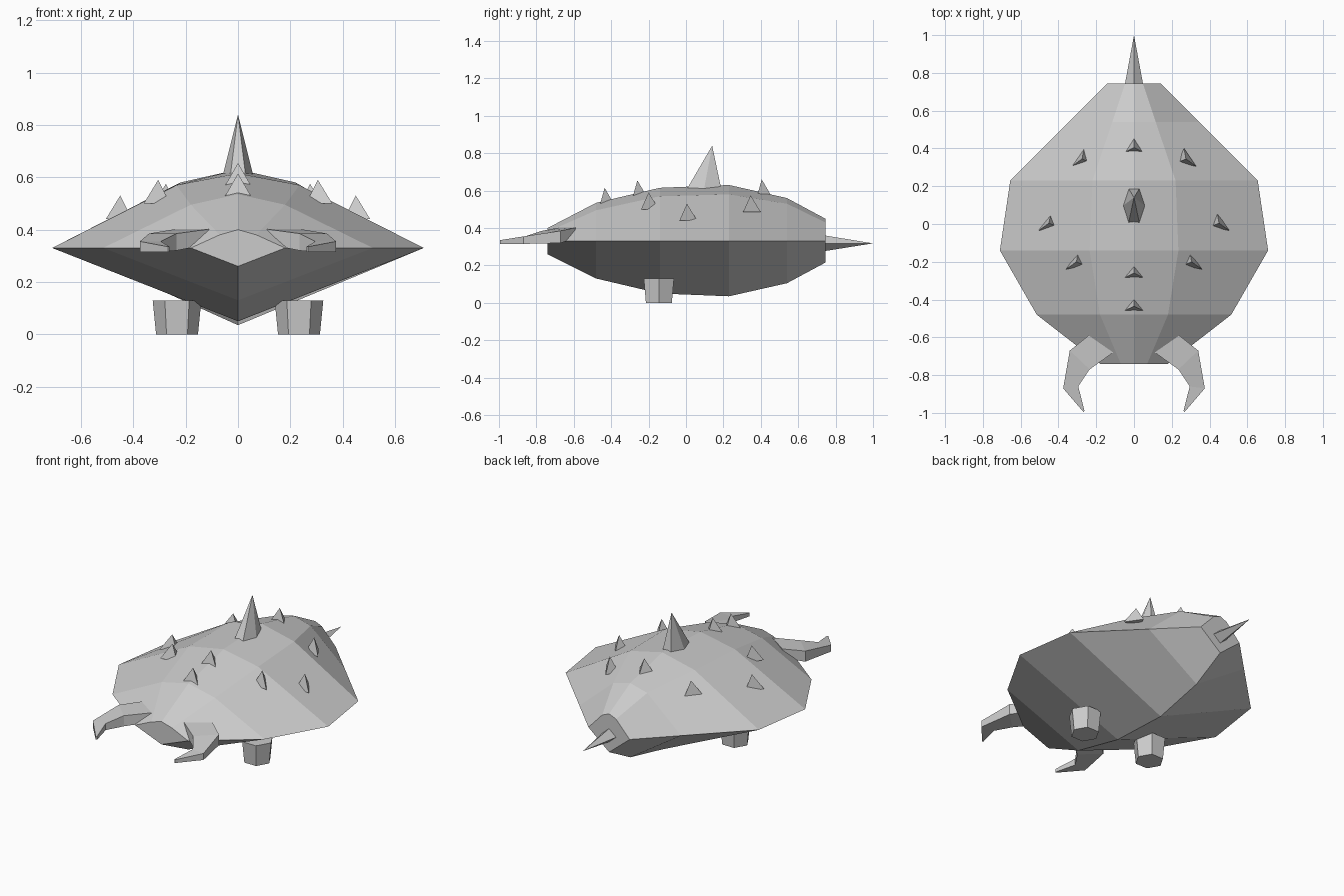
import bpy
from math import cos, sin, pi

if "Cube" in bpy.data.objects:
    bpy.data.objects.remove(bpy.data.objects["Cube"], do_unlink=True)

GREY = (0.6, 0.6, 0.6, 1)
mat = bpy.data.materials.new("plain grey")
mat.use_nodes = True
mat.diffuse_color = GREY
mat.node_tree.nodes["Principled BSDF"].inputs["Base Color"].default_value = GREY


def build(name, verts, faces):
    """Flat-shaded mesh object with outward normals."""
    import bmesh
    mesh = bpy.data.meshes.new(name)
    mesh.from_pydata(verts, [], faces)
    bm = bmesh.new()
    bm.from_mesh(mesh)
    bmesh.ops.recalc_face_normals(bm, faces=bm.faces)
    bm.to_mesh(mesh)
    bm.free()
    mesh.materials.append(mat)
    obj = bpy.data.objects.new(name, mesh)
    bpy.context.scene.collection.objects.link(obj)
    return obj


def loft(name, rings):
    """Skin a row of equal-sized rings and cap both ends."""
    n = len(rings[0])
    verts = [p for ring in rings for p in ring]
    faces = [tuple(range(n)), tuple(range(len(verts) - n, len(verts)))]
    for r in range(len(rings) - 1):
        for i in range(n):
            j = (i + 1) % n
            faces.append((r * n + i, r * n + j, (r + 1) * n + j, (r + 1) * n + i))
    return build(name, verts, faces)


def spike(name, base, apex):
    n = len(base)
    sides = [(i, (i + 1) % n, n) for i in range(n)]
    return build(name, list(base) + [apex], sides + [tuple(range(n))])


# Shell: y, half width, top height, shoulder x, shoulder height, keel height
RIM = 0.33
stations = [
    (-0.74, 0.18, 0.40, 0.07, 0.38, 0.26),
    (-0.48, 0.515, 0.535, 0.18, 0.495, 0.13),
    (-0.14, 0.71, 0.615, 0.235, 0.57, 0.05),
    (0.23, 0.655, 0.63, 0.22, 0.58, 0.035),
    (0.54, 0.345, 0.56, 0.115, 0.53, 0.105),
    (0.745, 0.14, 0.45, 0.047, 0.43, 0.215),
]
loft("shell", [[(0, y, top), (sx, y, sz), (w, y, RIM), (0, y, keel), (-w, y, RIM), (-sx, y, sz)]
               for y, w, top, sx, sz, keel in stations])

# Tall horn on the back
spike("back_horn",
      [(0.06 * cos(k * pi / 3), 0.095 + 0.11 * sin(k * pi / 3), 0.6) for k in range(6)],
      (0, 0.14, 0.84))

# Tail spine
spike("tail_spine", [(0.05, 0.73, 0.318), (0, 0.73, 0.362), (-0.05, 0.73, 0.318), (0, 0.73, 0.275)],
      (0, 1.0, 0.318))

# Small spikes along the centre line: y, tip height
for i, (y, tip) in enumerate([(0.415, 0.66), (-0.25, 0.655), (-0.425, 0.615)]):
    z = tip - 0.1
    spike(f"centre_spike_{i + 1}",
          [(0, y + 0.048, z), (-0.057, y - 0.038, z), (0.057, y - 0.038, z)], (0, y - 0.01, tip))

for side, s in (("left", 1), ("right", -1)):
    # Small spikes down each flank: x, y, tip height
    for i, (x, y, tip) in enumerate([(0.275, 0.35, 0.575), (0.45, 0.01, 0.53), (0.305, -0.195, 0.59)]):
        z = tip - 0.09
        spike(f"{side}_flank_spike_{i + 1}",
              [(s * (x - 0.01), y + 0.05, z), (s * (x - 0.045), y - 0.025, z),
               (s * (x + 0.055), y - 0.045, z)], (s * x, y - 0.005, tip))

    # Hooked mandible: outer x, y, inner x, y, top, underside
    hook = [
        (0.24, -0.59, 0.11, -0.68, 0.402, 0.345),
        (0.34, -0.67, 0.235, -0.77, 0.385, 0.32),
        (0.375, -0.87, 0.295, -0.86, 0.355, 0.315),
        (0.268, -0.995, 0.262, -0.99, 0.335, 0.315),
    ]
    loft(f"{side}_mandible", [[(s * ox, oy, t), (s * ix, iy, t), (s * ix, iy, b), (s * ox, oy, b)]
                              for ox, oy, ix, iy, t, b in hook])

    # Six-sided tapering foot
    loft(f"{side}_foot", [[(s * 0.233 + r * cos(k * pi / 3), -0.145 + r * sin(k * pi / 3), z)
                           for k in range(6)] for r, z in ((0.08, 0), (0.093, 0.13))])
